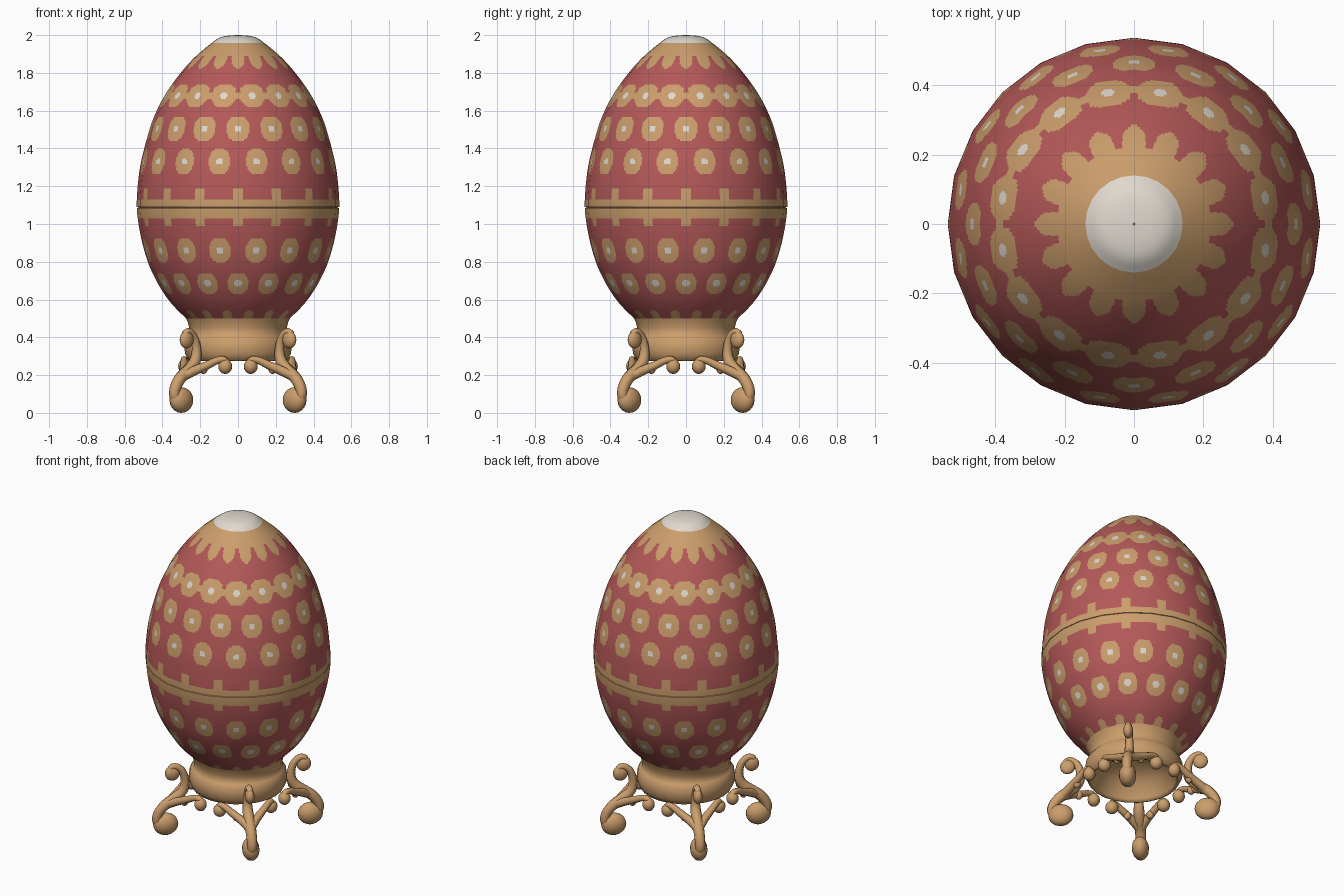
import bpy, bmesh, math
from mathutils import Vector, Matrix

if "Cube" in bpy.data.objects:
    bpy.data.objects.remove(bpy.data.objects["Cube"])

def material(name, rgb):
    m = bpy.data.materials.new(name)
    m.diffuse_color = (*rgb, 1)
    m.use_nodes = True
    m.node_tree.nodes["Principled BSDF"].inputs["Base Color"].default_value = m.diffuse_color
    return m

RED = material("rose_red", (0.46, 0.10, 0.098))
GOLD = material("warm_gold", (0.60, 0.342, 0.15))
WHITE = material("pearl_white", (0.74, 0.69, 0.62))
SIDES = 24
STEP = 2 * math.pi / 16          # angular spacing of the ornaments

def link(name, mesh, mats):
    ob = bpy.data.objects.new(name, mesh)
    bpy.context.collection.objects.link(ob)
    for m in mats:
        mesh.materials.append(m)
    return ob

# ---------- egg shell ----------
EGG = [(.275, .50), (.34, .565), (.385, .622), (.43, .695), (.472, .785), (.503, .885),
       (.525, .99), (.536, 1.09), (.531, 1.2), (.513, 1.33), (.467, 1.505), (.43, 1.6),
       (.388, 1.68), (.338, 1.755), (.287, 1.82), (.237, 1.875), (.187, 1.92),
       (.14, 1.958), (.103, 1.984), (.06, 1.996), (.003, 2.0)]

def smooth_profile(pts, n):
    out = []
    for i in range(len(pts) - 1):
        p = [Vector(pts[min(max(j, 0), len(pts) - 1)]) for j in (i - 1, i, i + 1, i + 2)]
        count = max(2, math.ceil((p[2] - p[1]).length / n))
        for k in range(count):
            t = k / count
            out.append(.5 * (2 * p[1] + (p[2] - p[0]) * t
                             + (2 * p[0] - 5 * p[1] + 4 * p[2] - p[3]) * t * t
                             + (3 * p[1] - p[0] - 3 * p[2] + p[3]) * t ** 3))
    return out + [Vector(pts[-1])]

# dot rows: height, half-step offset, half width, half height
ROWS = [(.685, 0, .054, .056), (.86, .5, .056, .064), (1.33, .5, .056, .066),
        (1.505, 0, .06, .064), (1.68, .5, .066, .06)]

def offset_arc(angle, r, shift):
    """Distance along the surface to the nearest ornament axis."""
    a = (angle + math.pi / 2) / STEP - shift
    return (a - round(a)) * STEP * r

def paint(angle, r, z):
    """0 red, 1 gold, 2 white."""
    if z > 1.957:
        return 2
    straight = abs(offset_arc(angle, r, 0))
    shifted = abs(offset_arc(angle, r, .5))
    # collars with rounded teeth at top and bottom
    if z > 1.89 or (straight < .034 and z > 1.822 + 25 * straight ** 2):
        return 1
    if z < .50 or (shifted < .025 and z < .545 - 30 * shifted ** 2):
        return 1
    # toothed belt
    if 1.03 < z < 1.13 or (straight < .028 and .988 < z < 1.185):
        return 1
    for z0, shift, w, h in ROWS:
        u, v = abs(offset_arc(angle, r, shift)), abs(z - z0)
        if math.hypot(u, v * 1.12) < .0195:
            return 2
        if (u / w) ** 2.6 + (v / h) ** 2.6 < 1:
            return 1
    return 1 if abs(z - 1.68) < .018 else 0

def shell(name, pts):
    """Faceted lathe, finely divided so each face takes one painted colour."""
    sub = 16
    n = SIDES * sub
    ring = []
    for s in range(SIDES):
        a, b = (Vector((math.cos(t), math.sin(t))) for t in
                (2 * math.pi * s / SIDES, 2 * math.pi * (s + 1) / SIDES))
        ring += [a.lerp(b, k / sub) for k in range(sub)]
    angles = [math.atan2(c.y, c.x) for c in ring]
    verts, normals, faces, cols = [], [], [], []
    for i, p in enumerate(pts):
        d = (pts[min(i + 1, len(pts) - 1)] - pts[max(i - 1, 0)]).normalized()
        for c, t in zip(ring, angles):
            verts.append((c.x * p.x, c.y * p.x, p.y))
            normals.append((d.y * math.cos(t), d.y * math.sin(t), -d.x))
    for i in range(len(pts) - 1):
        mid = (pts[i] + pts[i + 1]) / 2
        for j in range(n):
            k = (j + 1) % n
            faces.append((i * n + j, i * n + k, (i + 1) * n + k, (i + 1) * n + j))
            cols.append(paint(angles[j] + math.pi / n, mid.x, mid.y))
    me = bpy.data.meshes.new(name)
    me.from_pydata(verts, [], faces)
    link(name, me, (RED, GOLD, WHITE))
    me.polygons.foreach_set("material_index", cols)
    me.polygons.foreach_set("use_smooth", [True] * len(faces))
    me.normals_split_custom_set_from_vertices(normals)

curve = smooth_profile(EGG, .0105)
shell("egg_lower_half", [p for p in curve if p.y < 1.084] + [Vector((.536, 1.085))])
shell("egg_upper_half", [Vector((.536, 1.089))] + [p for p in curve if p.y > 1.0905])

# ---------- plain gold lathes ----------
def lathe(name, pts):
    bm = bmesh.new()
    rings = [[bm.verts.new((r * math.cos(2 * math.pi * s / SIDES),
                            r * math.sin(2 * math.pi * s / SIDES), z))
              for s in range(SIDES)] for r, z in pts]
    for a, b in zip(rings, rings[1:]):
        for s in range(SIDES):
            k = (s + 1) % SIDES
            bm.faces.new((a[s], a[k], b[k], b[s])).smooth = True
    me = bpy.data.meshes.new(name)
    bm.to_mesh(me)
    bm.free()
    return link(name, me, (GOLD,))

lathe("hinge_seam", [(.536, 1.085), (.526, 1.0855), (.526, 1.0885), (.536, 1.089)])
# neck, rolled ring and hollow underside
lathe("pedestal_ring", [(.002, .44), (.12, .425), (.20, .375), (.242, .295), (.252, .275), (.264, .28),
                        (.279, .31), (.285, .345), (.279, .385), (.265, .405), (.256, .415),
                        (.258, .45), (.266, .48), (.276, .502)])

# ---------- legs ----------
def tube(bm, pts, radii, mat):
    cu = bpy.data.curves.new("path", 'CURVE')
    cu.dimensions = '3D'
    cu.bevel_depth = 1
    cu.bevel_resolution = 2
    cu.use_fill_caps = True
    sp = cu.splines.new('NURBS')
    sp.points.add(len(pts) - 1)
    for q, p, r in zip(sp.points, pts, radii):
        q.co = (*p, 1)
        q.radius = r
    sp.use_endpoint_u = True
    sp.order_u = 3
    sp.resolution_u = 5
    ob = bpy.data.objects.new("path", cu)
    bpy.context.collection.objects.link(ob)
    me = bpy.data.meshes.new_from_object(ob)
    me.transform(mat)
    bm.from_mesh(me)
    bpy.data.objects.remove(ob)
    bpy.data.curves.remove(cu)
    bpy.data.meshes.remove(me)

def ball(bm, loc, size, mat):
    bmesh.ops.create_uvsphere(bm, u_segments=14, v_segments=10, radius=1,
                              matrix=mat @ Matrix.Translation(loc) @ Matrix.Diagonal((*size, 1)))

for i in range(4):
    rot = Matrix.Rotation(math.radians(45 + 90 * i), 4, 'Z')
    bm = bmesh.new()
    # main stem, hooked at the top and curling into the foot
    tube(bm, [(.385, 0, .39), (.405, 0, .42), (.365, 0, .435), (.325, 0, .40), (.308, 0, .34),
              (.315, 0, .275), (.37, 0, .225), (.43, 0, .19), (.475, 0, .13), (.475, 0, .075),
              (.44, 0, .06)],
         [.017, .018, .02, .022, .024, .03, .034, .032, .03, .028, .03], rot)
    ball(bm, (.385, 0, .387), (.044, .028, .046), rot)
    ball(bm, (.424, 0, .068), (.074, .05, .068), rot)
    for s in (-1, 1):
        # side scroll forking off the stem and curling under the ring
        tube(bm, [(.42, 0, .19), (.365, s * .04, .225), (.32, s * .085, .25),
                  (.28, s * .125, .28), (.245, s * .155, .285), (.24, s * .155, .25)],
             [.026, .025, .022, .019, .018, .02], rot)
        ball(bm, (.246, s * .15, .246), (.036, .038, .04), rot)
        # short curl on the underside of the fork
        ball(bm, (.325, s * .066, .232), (.022, .022, .026), rot)
    for f in bm.faces:
        f.smooth = True
    name = "leg_" + ("back_right", "back_left", "front_left", "front_right")[i]
    me = bpy.data.meshes.new(name)
    bm.to_mesh(me)
    bm.free()
    me.materials.clear()
    link(name, me, (GOLD,))
